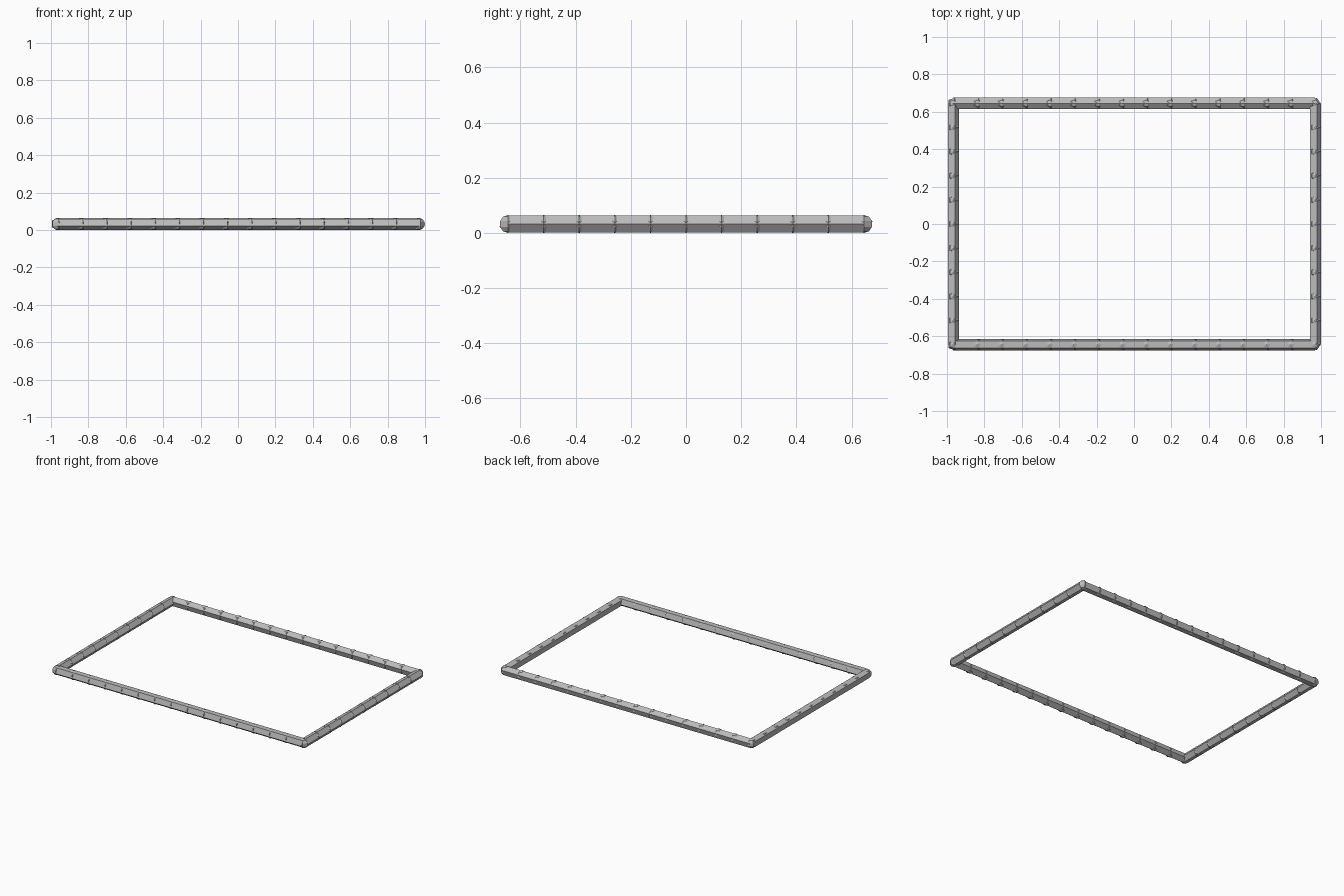
import bpy, bmesh, math
from mathutils import Vector

cube = bpy.data.objects.get("Cube")
if cube:
    bpy.data.objects.remove(cube, do_unlink=True)

SIDES = 5            # sides of every bar and joint
R = 0.0325           # bar and joint radius
HX, HY = 0.9675, 0.645   # corner centres
NX, NY = 15, 10      # segments along the long and short sides

grey = bpy.data.materials.new("mid grey")
grey.use_nodes = True
colour = (0.5, 0.5, 0.5, 1)
grey.diffuse_color = colour
grey.node_tree.nodes["Principled BSDF"].inputs["Base Color"].default_value = colour


def lathe(name, profile):
    """Five-sided solid around z from (radius, height) pairs, bottom to top."""
    bm = bmesh.new()
    rings = []
    for r, z in profile:
        if r < 1e-6:
            rings.append([bm.verts.new((0, 0, z))] * SIDES)
        else:
            angles = [2 * math.pi * i / SIDES for i in range(SIDES)]
            rings.append([bm.verts.new((r * math.cos(a), r * math.sin(a), z)) for a in angles])
    for low, high in zip(rings, rings[1:]):
        for i in range(SIDES):
            j = (i + 1) % SIDES
            corners = dict.fromkeys((low[i], low[j], high[j], high[i]))
            bm.faces.new(list(corners))
    # Close open ends
    if profile[0][0] > 0:
        bm.faces.new(rings[0][::-1])
    if profile[-1][0] > 0:
        bm.faces.new(rings[-1])
    bmesh.ops.recalc_face_normals(bm, faces=bm.faces)
    mesh = bpy.data.meshes.new(name)
    bm.to_mesh(mesh)
    bm.free()
    mesh.materials.append(grey)
    return mesh


def place(name, mesh, location):
    obj = bpy.data.objects.new(name, mesh)
    obj.location = location
    bpy.context.collection.objects.link(obj)
    return obj


# Faceted ball shared by all joints
arc = [math.pi * k / 5 for k in range(6)]
ball = lathe("joint", [(0 if k in (0, 5) else R * math.sin(a), -R * math.cos(a))
                       for k, a in enumerate(arc)])

# Four bars around the rectangle, with a joint at every segment
corners = [Vector((x, y, R)) for x, y in ((-HX, -HY), (HX, -HY), (HX, HY), (-HX, HY))]
names = ("front", "left", "back", "right")
for i, side in enumerate(names):
    start, end = corners[i], corners[(i + 1) % 4]
    span = end - start
    bar = place(side + "_bar", lathe(side + "_bar", [(R, 0), (R, span.length)]), start)
    bar.rotation_mode = 'QUATERNION'
    bar.rotation_quaternion = Vector((0, 0, 1)).rotation_difference(span)
    count = NX if i % 2 == 0 else NY
    for k in range(count):
        place(f"{side}_joint_{k + 1}", ball, start + span * (k / count))
